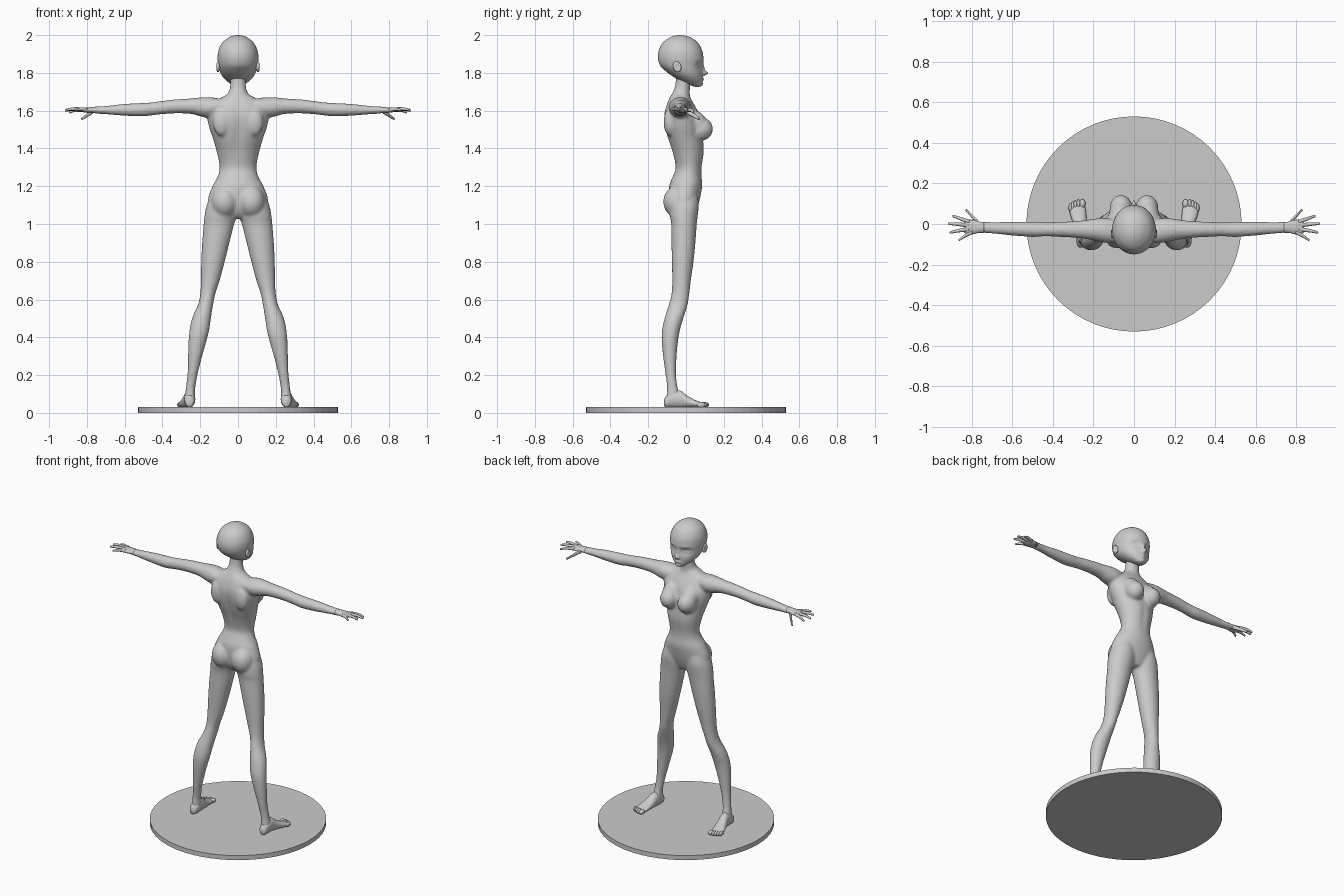
import bpy, bmesh, math
from mathutils import Vector, Matrix


def catmull(a, b, c, d, t):
    return 0.5 * (2*b + (c - a)*t + (2*a - 5*b + 4*c - d)*t*t + (3*b - a - 3*c + d)*t**3)


def loft(bm, axis, rows, side=1, n=24, steps=3):
    """Skin of oval rings; each row is (position, a_min, a_max, b_min, b_max)."""
    fine = []
    for i in range(len(rows) - 1):
        q = [rows[max(i - 1, 0)], rows[i], rows[i + 1], rows[min(i + 2, len(rows) - 1)]]
        for s in range(steps):
            fine.append([catmull(*v, s / steps) for v in zip(*q)])
    fine.append(rows[-1])
    rings = []
    for t, a0, a1, b0, b1 in fine:
        ring = []
        for k in range(n):
            w = math.tau * k / n
            a = (a0 + a1) / 2 + math.cos(w) * (a1 - a0) / 2
            b = (b0 + b1) / 2 + math.sin(w) * (b1 - b0) / 2
            x, y, z = {'X': (t, a, b), 'Y': (a, t, b), 'Z': (a, b, t)}[axis]
            ring.append(bm.verts.new((x * side, y, z)))
        rings.append(ring)
    for r, u in zip(rings, rings[1:]):
        for k in range(n):
            bm.faces.new((r[k], r[(k + 1) % n], u[(k + 1) % n], u[k]))
    bm.faces.new(rings[0])
    bm.faces.new(rings[-1])


def ball(bm, pos, radii, side=1, tilt=0.0):
    m = Matrix.Translation((pos[0] * side, pos[1], pos[2])) @ Matrix.Rotation(tilt, 4, 'X')
    bmesh.ops.create_uvsphere(bm, u_segments=16, v_segments=12, radius=1,
                              matrix=m @ Matrix.Diagonal((*radii, 1)))


def digit(bm, points, r0, r1, side):
    """Tapered finger running outward through three points, with a rounded tip."""
    (xa, ya, za), (xb, yb, zb), (xc, yc, zc) = points
    stations = [(xa, ya, za, r0), (xb, yb, zb, (r0 + r1) / 2), (xc - .006, yc, zc, r1),
                (xc - .001, yc, zc, r1 * .6), (xc, yc, zc, r1 * .15)]
    loft(bm, 'X', [(x, y - r, y + r, z - r, z + r) for x, y, z, r in stations], side, n=12)


def push(bm, centre, radii, offset):
    """Soft sculpt brush that moves nearby points."""
    cx, cy, cz = centre
    rx, ry, rz = radii
    off = Vector(offset)
    for v in bm.verts:
        x, y, z = v.co
        d = ((x - cx) / rx) ** 2 + ((y - cy) / ry) ** 2 + ((z - cz) / rz) ** 2
        if d < 6:
            v.co += off * math.exp(-d)


def finish(bm, name, voxel=0, smooth=0):
    bmesh.ops.recalc_face_normals(bm, faces=bm.faces[:])
    me = bpy.data.meshes.new(name)
    bm.to_mesh(me)
    bm.free()
    me.polygons.foreach_set("use_smooth", [True] * len(me.polygons))
    ob = bpy.data.objects.new(name, me)
    bpy.context.collection.objects.link(ob)
    if voxel:
        m = ob.modifiers.new("fuse", 'REMESH')
        m.mode, m.voxel_size, m.use_smooth_shade = 'VOXEL', voxel, True
        m = ob.modifiers.new("soften", 'SMOOTH')
        m.factor, m.iterations = 0.5, smooth


# Round base
bm = bmesh.new()
bmesh.ops.create_cone(bm, cap_ends=True, segments=64, radius1=.53, radius2=.53, depth=.03,
                      matrix=Matrix.Translation((0, 0, .015)))
me = bpy.data.meshes.new("round_base")
bm.to_mesh(me)
bm.free()
bpy.context.collection.objects.link(bpy.data.objects.new("round_base", me))

# Torso and neck
bm = bmesh.new()
torso = [(1.03, .05, -.05, .035), (1.06, .12, -.075, .05), (1.12, .16, -.09, .07),
         (1.2, .135, -.09, .086), (1.25, .108, -.072, .083), (1.3, .097, -.056, .085),
         (1.38, .112, -.075, .097), (1.45, .132, -.10, .092), (1.52, .155, -.116, .085),
         (1.58, .163, -.118, .07), (1.63, .14, -.105, .045), (1.665, .095, -.09, .025),
         (1.69, .055, -.075, .02), (1.73, .042, -.058, .022), (1.79, .042, -.052, .022)]
loft(bm, 'Z', [(z, -r, r, b, f) for z, r, b, f in torso], n=48, steps=4)
push(bm, (0, -.11, 1.45), (.025, .05, .16), (0, .014, 0))
push(bm, (0, .09, 1.36), (.018, .03, .09), (0, -.006, 0))

for s in (1, -1):
    # Bust, shoulder blades and buttocks
    ball(bm, (.064, .078, 1.503), (.057, .066, .062), s)
    ball(bm, (.068, .055, 1.535), (.055, .055, .07), s, .5)
    ball(bm, (.085, -.085, 1.54), (.05, .034, .075), s)
    ball(bm, (.072, -.046, 1.118), (.071, .075, .085), s)
    # Legs
    loft(bm, 'Z', [(1.17, .02, .135, -.07, .06), (1.1, .008, .166, -.085, .068),
                   (1.04, .008, .178, -.085, .062), (1.0, .02, .182, -.078, .057),
                   (.9, .045, .19, -.077, .05), (.8, .07, .195, -.075, .04),
                   (.7, .097, .197, -.073, .026), (.63, .12, .2, -.077, .018),
                   (.57, .132, .213, -.092, .008), (.5, .143, .244, -.114, -.014),
                   (.42, .156, .259, -.129, -.036), (.33, .181, .264, -.125, -.047),
                   (.22, .21, .267, -.111, -.053), (.14, .225, .275, -.101, -.045),
                   (.09, .226, .282, -.104, -.03), (.05, .227, .284, -.108, -.02)], s)
    ball(bm, (.163, -.012, .635), (.028, .028, .04), s)
    # Arms
    loft(bm, 'X', [(.08, -.09, .015, 1.60, 1.66), (.14, -.092, .03, 1.565, 1.671),
                   (.19, -.083, .027, 1.567, 1.671), (.25, -.072, .018, 1.583, 1.665),
                   (.35, -.064, .011, 1.585, 1.658), (.44, -.061, .008, 1.577, 1.646),
                   (.5, -.064, .011, 1.57, 1.641), (.6, -.057, .01, 1.573, 1.636),
                   (.7, -.047, .009, 1.581, 1.625), (.76, -.044, .011, 1.584, 1.621)], s)
finish(bm, "body", .009, 4)

for s, label in ((1, "right_side_"), (-1, "left_side_")):
    # Feet and toes
    bm = bmesh.new()
    loft(bm, 'Y', [(-.116, .245, .268, .038, .07), (-.105, .232, .28, .029, .09),
                   (-.07, .226, .285, .028, .115), (-.03, .228, .288, .028, .118),
                   (.005, .231, .3, .028, .092), (.045, .235, .314, .028, .07),
                   (.08, .24, .319, .028, .057), (.095, .25, .315, .032, .048)], s)
    for x, y, r in ((.254, .1, .015), (.274, .099, .01), (.289, .094, .01),
                    (.302, .088, .009), (.313, .079, .009)):
        ball(bm, (x, y, .043), (r, .022, .014), s)
    finish(bm, label + "foot")

    # Hands
    bm = bmesh.new()
    loft(bm, 'X', [(.74, -.044, .009, 1.585, 1.622), (.765, -.044, .012, 1.587, 1.62),
                   (.79, -.05, .02, 1.588, 1.617), (.82, -.052, .02, 1.592, 1.616),
                   (.838, -.04, .01, 1.6, 1.612)], s)
    digit(bm, [(.768, .005, 1.597), (.8, .04, 1.575), (.83, .066, 1.558)], .013, .007, s)
    digit(bm, [(.81, .01, 1.604), (.86, .028, 1.602), (.895, .038, 1.592)], .011, .006, s)
    digit(bm, [(.81, -.007, 1.605), (.87, -.001, 1.608), (.917, .002, 1.601)], .011, .006, s)
    digit(bm, [(.81, -.025, 1.605), (.865, -.033, 1.61), (.908, -.041, 1.606)], .011, .006, s)
    digit(bm, [(.795, -.038, 1.604), (.835, -.06, 1.608), (.865, -.077, 1.604)], .011, .006, s)
    finish(bm, label + "hand")

    # Ears
    bm = bmesh.new()
    ball(bm, (.106, -.047, 1.832), (.012, .022, .029), s, .25)
    push(bm, (.118 * s, -.043, 1.835), (.01, .011, .016), (-.01 * s, 0, 0))
    finish(bm, label + "ear")

# Head with sculpted face
bm = bmesh.new()
head = [(2.0, .004, -.035, -.027), (1.996, .028, -.062, .0), (1.985, .053, -.09, .03),
        (1.96, .083, -.123, .063), (1.92, .103, -.144, .085), (1.88, .108, -.149, .092),
        (1.84, .104, -.137, .09), (1.81, .097, -.108, .088), (1.785, .085, -.075, .088),
        (1.76, .063, -.035, .087), (1.742, .04, .005, .085), (1.73, .022, .035, .078),
        (1.726, .006, .05, .064)]
loft(bm, 'Z', [(z, -r, r, b, f) for z, r, b, f in head], n=80, steps=6)
push(bm, (0, .09, 1.798), (.012, .05, .012), (0, .026, 0))
push(bm, (0, .09, 1.82), (.009, .05, .022), (0, .01, 0))
push(bm, (0, .09, 1.765), (.018, .04, .007), (0, .011, 0))
push(bm, (0, .09, 1.764), (.02, .04, .003), (0, -.005, 0))
push(bm, (0, .085, 1.738), (.015, .04, .01), (0, .005, 0))
for s in (1, -1):
    push(bm, (.048 * s, .08, 1.838), (.026, .05, .02), (0, -.016, 0))
    push(bm, (.05 * s, .07, 1.835), (.016, .05, .01), (0, .008, 0))
    push(bm, (.05 * s, .08, 1.87), (.03, .04, .008), (0, .004, 0))
finish(bm, "head")
